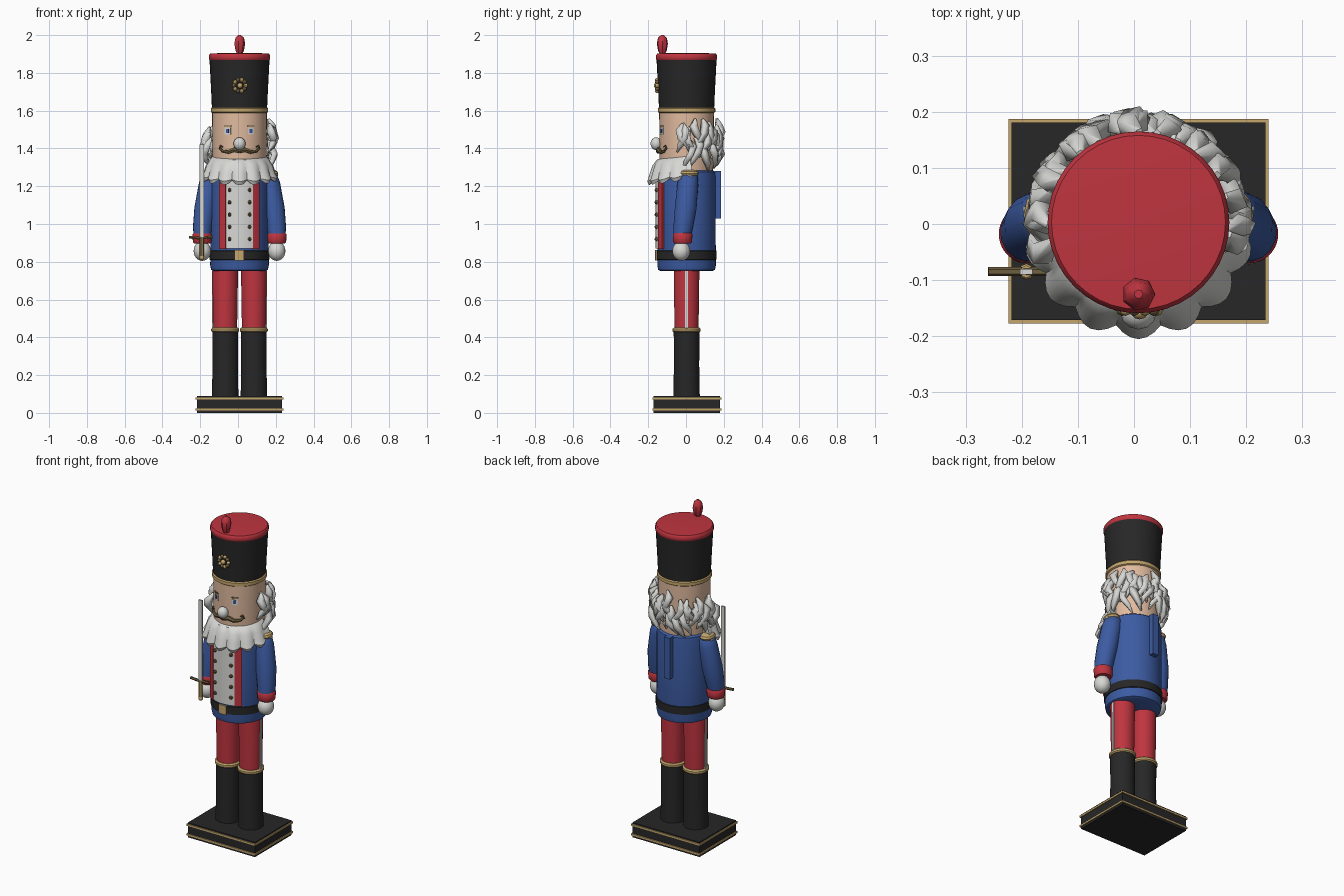
import bpy, bmesh, random
from math import sin, cos, pi, asin, radians
from mathutils import Vector

random.seed(4)
if "Cube" in bpy.data.objects:
    bpy.data.objects.remove(bpy.data.objects["Cube"], do_unlink=True)

CX, CY = 0.008, 0.003    # body axis


def material(name, r, g, b):
    m = bpy.data.materials.new(name)
    m.use_nodes = True
    m.diffuse_color = (r, g, b, 1)
    m.node_tree.nodes["Principled BSDF"].inputs["Base Color"].default_value = (r, g, b, 1)
    return m


RED = material("red", 0.52, 0.035, 0.05)
BLUE = material("blue", 0.045, 0.105, 0.36)
BLACK = material("black", 0.02, 0.02, 0.02)
GOLD = material("gold", 0.55, 0.38, 0.15)
BRONZE = material("dark_gold", 0.16, 0.115, 0.05)
SKIN = material("skin", 0.76, 0.5, 0.35)
WHITE = material("white", 0.68, 0.68, 0.66)


def finish(name, bm, mat, smooth=True):
    me = bpy.data.meshes.new(name)
    bmesh.ops.recalc_face_normals(bm, faces=bm.faces)
    bm.to_mesh(me)
    bm.free()
    ob = bpy.data.objects.new(name, me)
    bpy.context.collection.objects.link(ob)
    me.materials.append(mat)
    if smooth:
        shade(ob)
    return ob


def shade(ob):
    bpy.ops.object.select_all(action='DESELECT')
    ob.select_set(True)
    bpy.context.view_layer.objects.active = ob
    bpy.ops.object.shade_smooth_by_angle(angle=radians(40))


def lathe(name, mat, profile, x=CX, y=CY, n=40):
    """Closed solid of revolution from (radius, height) pairs."""
    bm = bmesh.new()
    rings = [[bm.verts.new((x + r * cos(2 * pi * i / n), y + r * sin(2 * pi * i / n), z))
              for i in range(n)] for r, z in profile]
    for a, b in zip(rings, rings[1:]):
        for i in range(n):
            j = (i + 1) % n
            bm.faces.new((a[i], a[j], b[j], b[i]))
    bm.faces.new(rings[0])
    bm.faces.new(rings[-1])
    return finish(name, bm, mat)


def box(name, mat, center, size):
    bm = bmesh.new()
    bmesh.ops.create_cube(bm, size=1)
    for v in bm.verts:
        v.co = Vector(center) + v.co * Vector(size)
    return finish(name, bm, mat, False)


def ball(name, mat, center, size, u=20, v=12, smooth=True):
    bm = bmesh.new()
    bmesh.ops.create_uvsphere(bm, u_segments=u, v_segments=v, radius=1)
    for w in bm.verts:
        w.co = Vector(center) + w.co * Vector(size)
    return finish(name, bm, mat, smooth)


def tubes(name, mat, paths, res=4, smooth=True):
    """Tapered tubes along paths of (x, y, z, radius), joined in one mesh."""
    cu = bpy.data.curves.new(name, 'CURVE')
    cu.dimensions = '3D'
    cu.bevel_depth = 1
    cu.bevel_resolution = res
    cu.use_fill_caps = True
    for path in paths:
        sp = cu.splines.new('POLY')
        sp.points.add(len(path) - 1)
        for p, (x, y, z, r) in zip(sp.points, path):
            p.co = (x, y, z, 1)
            p.radius = r
    ob = bpy.data.objects.new(name, cu)
    bpy.context.collection.objects.link(ob)
    cu.materials.append(mat)
    bpy.ops.object.select_all(action='DESELECT')
    ob.select_set(True)
    bpy.context.view_layer.objects.active = ob
    bpy.ops.object.convert(target='MESH')
    ob = bpy.context.object
    if smooth:
        shade(ob)
    else:
        ob.data.shade_flat()
    return ob


def panel(name, mat, r, x0, x1, z0, z1, thick=0.01, n=8):
    """Curved plate wrapped on the front of a cylinder."""
    bm = bmesh.new()
    a0, a1 = asin((x0 - CX) / r), asin((x1 - CX) / r)
    cols = []
    for i in range(n + 1):
        a = a0 + (a1 - a0) * i / n
        cols.append([[bm.verts.new((CX + q * sin(a), CY - q * cos(a), z)) for z in (z0, z1)]
                     for q in (r, r - thick)])
    for (f, b), (g, c) in zip(cols, cols[1:]):
        for quad in ((f, g), (c, b)):
            bm.faces.new((quad[0][0], quad[1][0], quad[1][1], quad[0][1]))
        bm.faces.new((f[1], g[1], c[1], b[1]))
        bm.faces.new((b[0], c[0], g[0], f[0]))
    for f, b in (cols[0], cols[-1]):
        bm.faces.new((f[0], f[1], b[1], b[0]))
    return finish(name, bm, mat)


# Base: black block with two gold trim lines
box("base", BLACK, (CX, 0.005, 0.045), (0.452, 0.352, 0.09))
for name, z in (("base_trim_low", 0.018), ("base_trim_high", 0.077)):
    box(name, GOLD, (CX, 0.005, z), (0.464, 0.364, 0.011))

# Legs and arms on both sides
for side, s in (("left", 1), ("right", -1)):
    lx = CX + s * 0.076
    lathe(side + "_boot", BLACK, [(0.07, 0.09), (0.067, 0.25), (0.068, 0.43)], lx)
    lathe(side + "_boot_trim", GOLD, [(0.068, 0.427), (0.074, 0.433), (0.074, 0.445), (0.066, 0.452)], lx)
    lathe(side + "_trousers", RED, [(0.063, 0.44), (0.066, 0.6), (0.068, 0.78)], lx)
    box(side + "_trouser_stripe", WHITE, (lx + s * 0.065, CY, 0.6), (0.01, 0.016, 0.3))
    ax = CX + s * 0.197
    tubes(side + "_sleeve", BLUE, [[(CX + s * 0.14, 0.015, 1.275, 0.03), (CX + s * 0.148, 0.013, 1.255, 0.05),
                                    (CX + s * 0.16, 0.01, 1.21, 0.056), (CX + s * 0.182, -0.002, 1.08, 0.058),
                                    (CX + s * 0.195, -0.015, 0.98, 0.052), (ax, -0.022, 0.93, 0.046)]], 6)
    lathe(side + "_cuff", RED, [(0.044, 0.897), (0.05, 0.905), (0.052, 0.945), (0.046, 0.953)], ax, -0.018)
    ball(side + "_hand", WHITE, (ax, -0.025, 0.857), (0.046, 0.047, 0.052))
    ball(side + "_epaulette", GOLD, (CX + s * 0.165, 0.015, 1.268), (0.04, 0.052, 0.022), 12, 6, False)

# Coat and belt
lathe("coat", BLUE, [(0.135, 0.75), (0.15, 0.757), (0.155, 0.78), (0.154, 1.0), (0.154, 1.25),
                     (0.15, 1.275), (0.14, 1.283)])
lathe("belt", BLACK, [(0.154, 0.81), (0.159, 0.812), (0.159, 0.858), (0.154, 0.86)])
panel("buckle", GOLD, 0.167, -0.018, 0.032, 0.808, 0.862)
panel("shirt_front", WHITE, 0.165, -0.065, 0.08, 0.87, 1.25, 0.014)
panel("right_lapel", RED, 0.168, -0.1, -0.066, 0.868, 1.22, 0.016)
panel("left_lapel", RED, 0.168, 0.08, 0.115, 0.868, 1.22, 0.016)
for x in (-0.045, 0.062):
    for i in range(5):
        ball("shirt_button", BRONZE, (x, -0.156, 0.92 + 0.065 * i), (0.011, 0.011, 0.011), 6, 4, False)

# Jaw lever on the back
box("back_lever", BLUE, (0, 0.168, 1.155), (0.04, 0.034, 0.25))

# Head and face
lathe("head", SKIN, [(0.138, 1.27), (0.143, 1.35), (0.145, 1.6)])
ball("nose", WHITE, (0.008, -0.158, 1.425), (0.032, 0.03, 0.034), 12, 8)
for side, x in (("right", -0.055), ("left", 0.07)):
    panel(side + "_eye", WHITE, 0.147, x - 0.016, x + 0.016, 1.475, 1.51, 0.005)
    panel(side + "_iris", BLUE, 0.149, x - 0.008, x + 0.006, 1.483, 1.503, 0.005)
    panel(side + "_brow", BRONZE, 0.149, x - 0.018, x + 0.018, 1.517, 1.522, 0.005)


def face_point(x, z, r):
    return (CX + x, CY - (0.15 ** 2 - x * x) ** 0.5, z, r)


# Moustache with curled tips
tubes("moustache", BRONZE, [[face_point(s * x, z, r) for x, z, r in (
    (0, 1.385, 0.013), (0.03, 1.393, 0.014), (0.06, 1.381, 0.011), (0.088, 1.384, 0.008),
    (0.104, 1.4, 0.007), (0.1, 1.414, 0.006), (0.088, 1.408, 0.003))] for s in (1, -1)], 1)

# Beard: scalloped collar around the front of the chin
bm = bmesh.new()
N, LOBES = 48, 8
grid = []
for i in range(N + 1):
    t = i / N * 2 - 1
    a = t * radians(98)
    lobe = abs(cos(t * LOBES * pi / 2))
    low = 1.205 + 0.035 * t * t
    rows = [(0.14, 1.345 + 0.02 * t * t), (0.158, 1.34), (0.172 + 0.008 * lobe, 1.31),
            (0.182 + 0.014 * lobe, 1.265), (0.188 + 0.02 * lobe, low + 0.03 - 0.01 * lobe),
            (0.182 + 0.016 * lobe, low + 0.025 * (1 - lobe)), (0.14, 1.25)]
    grid.append([bm.verts.new((CX + r * sin(a), CY - r * cos(a), z)) for r, z in rows])
for a, b in zip(grid, grid[1:]):
    for k in range(len(a)):
        m = (k + 1) % len(a)
        bm.faces.new((a[k], b[k], b[m], a[m]))
bm.faces.new(grid[0])
bm.faces.new(grid[-1])
finish("beard", bm, WHITE)

# Hair: faceted curled locks around the sides and back
locks = []
for i in range(34):
    a0 = radians(-12 + 204 * (i + 0.5) / 34)
    z0 = random.choice((1.54, 1.5, 1.45)) + random.uniform(-0.02, 0.02)
    turn = random.choice((-1, 1))
    lock = []
    for k in range(5):
        a = a0 + turn * 0.16 * sin(k * 1.1 + random.uniform(0, 0.6))
        r = 0.15 + 0.025 * sin(k * pi / 4) + random.uniform(0, 0.014)
        lock.append((CX + r * cos(a), CY + r * sin(a), z0 - 0.038 * k,
                     (0.008, 0.025, 0.022, 0.017, 0.004)[k]))
    locks.append(lock)
tubes("hair", WHITE, locks, 0, False)

# Tall hat
lathe("hat_band", GOLD, [(0.145, 1.588), (0.152, 1.593), (0.152, 1.612), (0.146, 1.618)])
lathe("hat", BLACK, [(0.146, 1.61), (0.15, 1.7), (0.159, 1.872)])
lathe("hat_top", RED, [(0.158, 1.868), (0.162, 1.874), (0.162, 1.893), (0.155, 1.902), (0.1, 1.905), (0.02, 1.906)])
lathe("plume", RED, [(0.012, 1.895), (0.024, 1.92), (0.03, 1.955), (0.024, 1.985), (0.008, 2.0)], 0.008, -0.125, 7)

# Hat rosette
ball("rosette_center", GOLD, (0.01, -0.158, 1.733), (0.015, 0.012, 0.015), 10, 6)
for i in range(10):
    a = 2 * pi * i / 10
    ball("rosette_petal", BRONZE if i % 2 else GOLD, (0.01 + 0.031 * cos(a), -0.152, 1.733 + 0.031 * sin(a)),
         (0.011, 0.012, 0.011), 8, 6)

# Sword in the right hand
SX, SY = -0.192, -0.085
box("sword_blade", WHITE, (SX, SY, 1.17), (0.022, 0.01, 0.5))
tubes("sword_guard", BRONZE, [[(-0.26, SY, 0.93, 0.008), (-0.2, SY, 0.925, 0.008), (-0.135, SY, 0.93, 0.008)]], 1)
tubes("sword_grip", GOLD, [[(SX, SY, 0.93, 0.011), (SX, SY, 0.825, 0.011)]], 2)
ball("sword_pommel", GOLD, (SX, SY, 0.822), (0.014, 0.014, 0.014), 10, 6)
